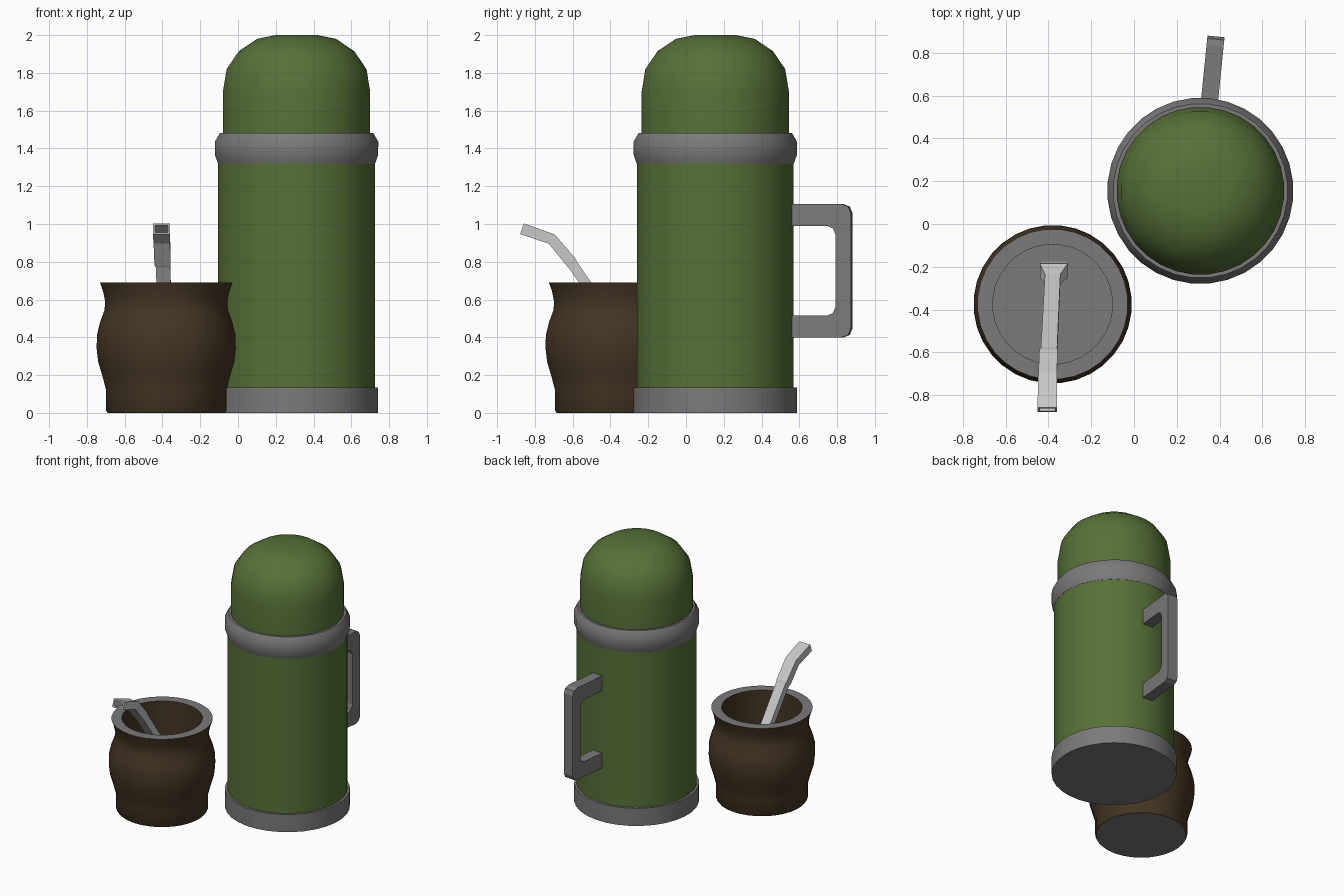
import bpy, bmesh, math
from mathutils import Vector, Matrix

cube = bpy.data.objects.get("Cube")
if cube:
    bpy.data.objects.remove(cube)


def material(name, rgb):
    m = bpy.data.materials.new(name)
    m.use_nodes = True
    m.diffuse_color = (*rgb, 1)
    m.node_tree.nodes["Principled BSDF"].inputs["Base Color"].default_value = (*rgb, 1)
    return m


GREEN = material("green enamel", (0.095, 0.165, 0.04))
GREY = material("warm grey", (0.2, 0.192, 0.195))
BROWN = material("dark brown", (0.058, 0.036, 0.017))
STEEL = material("light steel", (0.58, 0.58, 0.58))


def finish(name, bm, mats, smooth=True):
    bmesh.ops.recalc_face_normals(bm, faces=bm.faces)
    mesh = bpy.data.meshes.new(name)
    bm.to_mesh(mesh)
    bm.free()
    for m in mats:
        mesh.materials.append(m)
    ob = bpy.data.objects.new(name, mesh)
    bpy.context.collection.objects.link(ob)
    if smooth:
        bpy.ops.object.select_all(action='DESELECT')
        ob.select_set(True)
        bpy.context.view_layer.objects.active = ob
        bpy.ops.object.shade_smooth_by_angle(angle=math.radians(35))
    return ob


def skin(bm, rings):
    """Join a row of vertex rings and cap both ends."""
    for a, b in zip(rings, rings[1:]):
        n = len(a)
        for i in range(n):
            j = (i + 1) % n
            bm.faces.new((a[i], a[j], b[j], b[i]))
    bm.faces.new(rings[0])
    bm.faces.new(rings[-1])


def lathe(name, profile, centre, mats, segments=32, rule=None):
    bm = bmesh.new()
    rings = []
    for r, z in profile:
        angles = [math.tau * (i + 0.5) / segments for i in range(segments)]
        rings.append([bm.verts.new((r * math.cos(a), r * math.sin(a), z)) for a in angles])
    skin(bm, rings)
    bm.normal_update()
    if rule:
        for f in bm.faces:
            f.material_index = rule(f)
    ob = finish(name, bm, mats)
    ob.location = (*centre, 0)
    return ob


# Flask
flask = (0.31, 0.155)
lathe("flask_base", [(0.434, 0), (0.434, 0.135), (0.41, 0.135)], flask, [GREY])
lathe("flask_body", [(0.417, 0.12), (0.417, 1.34)], flask, [GREEN])
lathe("flask_collar", [(0.41, 1.315), (0.418, 1.32), (0.434, 1.365), (0.435, 1.435),
                       (0.408, 1.482), (0.38, 1.482)], flask, [GREY])
lathe("flask_cap", [(0.392, 1.46), (0.392, 1.7), (0.372, 1.82), (0.307, 1.915),
                    (0.21, 1.98), (0.11, 2.0)], flask, [GREEN])

# Handle: a C-shaped outline, bevelled at its corners, set radially
outline = [(0.39, 0.4), (0.725, 0.4), (0.725, 1.105), (0.39, 1.105),
           (0.39, 0.99), (0.643, 0.99), (0.643, 0.515), (0.39, 0.515)]
bm = bmesh.new()
sides = [[bm.verts.new((x, u, z)) for u, z in outline] for x in (-0.04, 0.04)]
skin(bm, sides)
bm.normal_update()
corners = [e for e in bm.edges
           if abs(e.verts[0].co.x - e.verts[1].co.x) > 0.05 and e.verts[0].co.y > 0.5]
bmesh.ops.bevel(bm, geom=corners, offset=0.045, segments=2, profile=0.5, affect='EDGES')
handle = finish("flask_handle", bm, [GREY], smooth=False)
handle.location = (*flask, 0)
handle.rotation_euler.z = math.radians(-5.8)

# Cup: outer wall, rim, inner wall and floor in one turned profile
cup = (-0.38, -0.375)
cup_profile = [(0.312, 0), (0.32, 0.012), (0.32, 0.12), (0.338, 0.19), (0.362, 0.27),
               (0.37, 0.34), (0.369, 0.41), (0.352, 0.48), (0.328, 0.545), (0.325, 0.59),
               (0.335, 0.64), (0.352, 0.69), (0.28, 0.69), (0.28, 0.09)]


def level_faces(f):
    return 1 if abs(f.normal.z) > 0.95 else 0


lathe("cup", cup_profile, cup, [BROWN, GREY], rule=level_faces)

# Straw: square tube swept along a bent path, flared at the foot, hollow at the mouth
# Each station: x, y, z, width, thickness
stations = [(-0.375, -0.2, 0.1, 0.13, 0.05), (-0.375, -0.218, 0.24, 0.13, 0.07),
            (-0.38, -0.255, 0.29, 0.072, 0.052), (-0.397, -0.6, 0.785, 0.076, 0.054),
            (-0.4, -0.61, 0.8, 0.084, 0.06), (-0.403, -0.71, 0.92, 0.088, 0.058),
            (-0.405, -0.868, 0.975, 0.092, 0.06)]
points = [Vector(s[:3]) for s in stations]
bm = bmesh.new()


def square(p, along, w, t):
    side = Vector((1, 0, 0))
    up = along.cross(side).normalized()
    return [bm.verts.new(p + side * (a * w / 2) + up * (b * t / 2))
            for a, b in ((-1, -1), (1, -1), (1, 1), (-1, 1))]


rings = []
for i, s in enumerate(stations):
    along = (points[min(i + 1, len(points) - 1)] - points[max(i - 1, 0)]).normalized()
    rings.append(square(points[i], along, s[3], s[4]))
rings.append(square(points[-1], along, 0.07, 0.04))
rings.append(square(points[-1] - along * 0.12, along, 0.07, 0.04))
skin(bm, rings)
finish("straw", bm, [STEEL], smooth=False)
